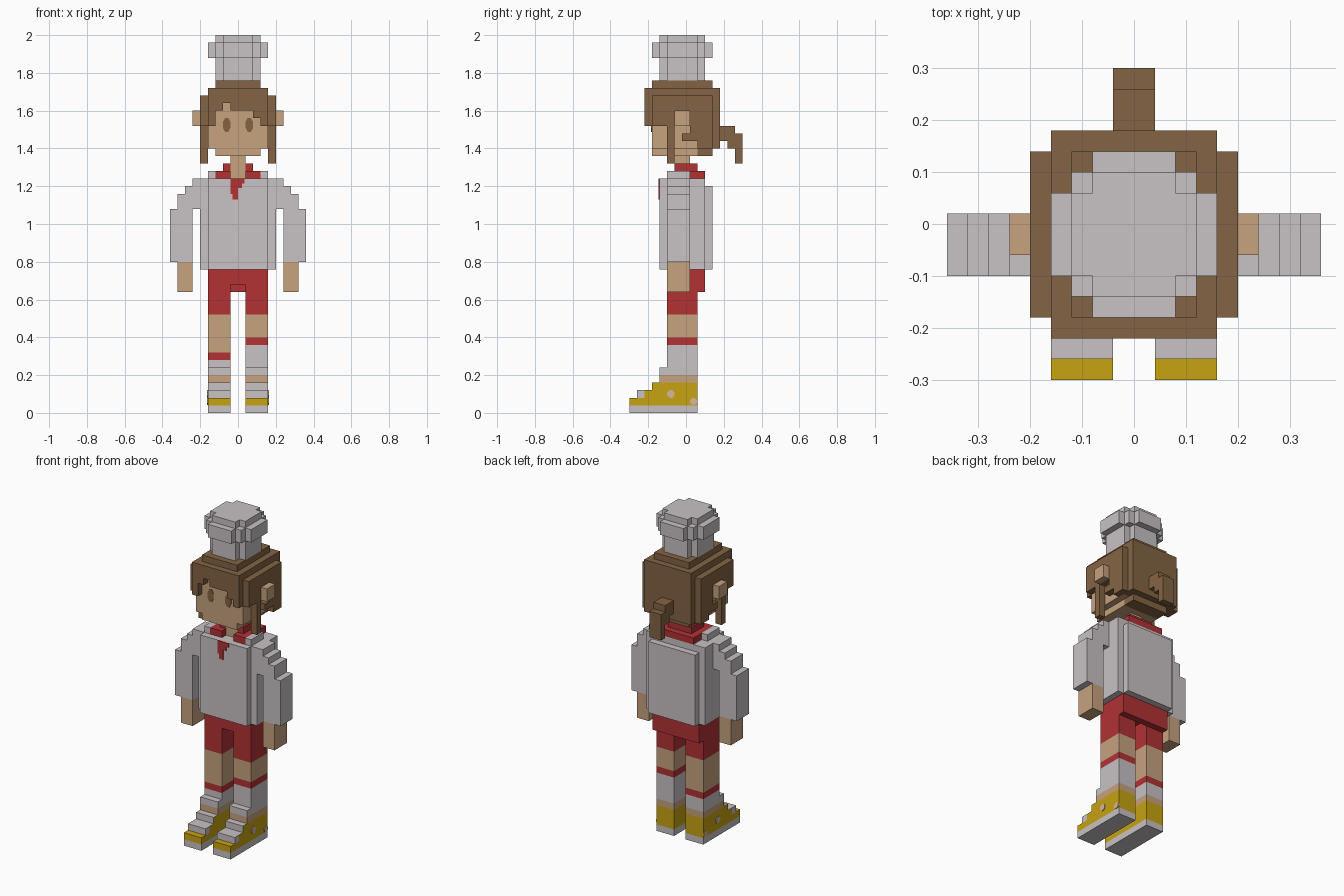
import bpy, bmesh, math
from mathutils import Matrix, Vector

if "Cube" in bpy.data.objects:
    bpy.data.objects.remove(bpy.data.objects["Cube"])

U = 0.04                      # block size
PALETTE = {                   # linear colours
    "off_white": (0.578, 0.539, 0.546), "skin": (0.57, 0.36, 0.21),
    "brown": (0.227, 0.127, 0.058), "red": (0.445, 0.032, 0.036),
    "gold": (0.57, 0.366, 0.006), "pale_tan": (0.66, 0.48, 0.33),
}
MATS = {}
for name, rgb in PALETTE.items():
    MATS[name] = bpy.data.materials.new(name)
    MATS[name].diffuse_color = (*rgb, 1)

cells = {}                    # block -> (part, colour); later boxes replace earlier


def box(part, colour, xs, ys, zs, mirror=False):
    """Fill a box given in block units; mirror repeats it on the other side."""
    for x in range(*xs):
        for y in range(*ys):
            for z in range(*zs):
                cells[x, y, z] = (part, colour)
                if mirror:
                    cells[-1 - x, y, z] = (part, colour)


def rounded(part, colour, r, ys, zs, steps=1):
    """Box with its vertical corners notched in steps."""
    for s in range(steps + 1):
        box(part, colour, (s - r, r - s), (ys[0] + steps - s, ys[1] - steps + s), zs)


# chef style hat
rounded("hat_stem", "off_white", 3, (-4, 2), (44, 47))
rounded("hat_puff", "off_white", 4, (-5, 3), (47, 49), 2)
rounded("hat_top", "off_white", 3, (-4, 2), (49, 50))

# head, chin, neck
box("head", "skin", (-4, 4), (-5, 3), (35, 41))
box("head", "skin", (-3, 3), (-5, 2), (34, 35))
box("neck", "skin", (-1, 1), (-2, 0), (30, 34))

# hair crown
box("hair", "brown", (-3, 3), (-5, 3), (43, 44))
box("hair", "brown", (-4, 4), (-6, 4), (42, 43))
rounded("hair", "brown", 5, (-6, 4), (41, 42))
# hair sides, locks and nape
box("hair", "brown", (4, 5), (-5, 3), (38, 41), True)
box("hair", "brown", (4, 5), (0, 3), (36, 38), True)
box("hair", "brown", (4, 5), (-1, 0), (36, 37), True)
box("hair", "brown", (4, 5), (1, 3), (35, 36), True)
box("hair", "brown", (4, 5), (-3, -2), (33, 38), True)
box("hair", "brown", (-4, 4), (2, 4), (35, 41))
box("hair", "brown", (-3, 3), (1, 3), (34, 35))
# fringe, one column per entry
for x, low in zip(range(-4, 4), (38, 40, 41, 40, 40, 40, 39, 38)):
    box("hair", "brown", (x, x + 1), (-6, -5), (low, 42))
# ponytail
box("ponytail", "brown", (-1, 1), (4, 6), (36, 38))
box("ponytail", "brown", (-1, 1), (5, 7), (35, 37))
box("ponytail", "brown", (-1, 1), (6, 7), (33, 35))
box("ear", "skin", (5, 6), (-2, 0), (38, 40), True)

# shirt body, shoulders
box("shirt", "off_white", (-5, 5), (-3, 2), (19, 31))
box("shirt", "off_white", (-4, 4), (-4, 2), (19, 31))
box("shirt", "off_white", (-4, 4), (2, 3), (19, 30))
box("shirt", "off_white", (3, 4), (-3, 0), (31, 32), True)
# sleeves stepping down, then hands
for x, low, top in ((5, 27, 31), (6, 20, 30), (7, 20, 29), (8, 20, 27)):
    box("sleeve", "off_white", (x, x + 1), (-3, 0), (low, top), True)
box("hand", "skin", (6, 8), (-3, 0), (16, 20), True)

# neckerchief
box("collar", "red", (1, 3), (-3, 2), (31, 32), True)
box("collar", "red", (-3, 3), (0, 2), (31, 32))
box("collar", "red", (1, 2), (-2, 1), (32, 33), True)
box("collar", "red", (-2, 2), (0, 1), (32, 33))

# shorts
box("shorts", "red", (-4, 4), (-3, 1), (17, 19))
box("shorts", "red", (-4, 4), (1, 2), (16, 19))
box("shorts", "red", (1, 4), (-3, 1), (13, 17), True)

# legs with uneven socks
for x, band in ((-4, 7), (1, 9)):
    xs = (x, x + 3)
    box("leg", "skin", xs, (-3, 1), (band + 1, 13))
    box("sock", "red", xs, (-3, 1), (band, band + 1))
    box("sock", "off_white", xs, (-3, 1), (5, band))

# shoes: sole, upper steps, cuff, tongue
for colour, y, z in (("off_white", -8, 0), ("gold", -8, 1), ("gold", -7, 2),
                     ("gold", -5, 3), ("skin", -4, 4)):
    box("shoe", colour, (1, 4), (y, 1), (z, z + 1), True)
box("shoe", "off_white", (1, 4), (-7, -6), (2, 3), True)
box("shoe", "off_white", (1, 4), (-4, -3), (5, 6), True)


def build_part(part):
    """Make one object from the exposed sides of a part's blocks."""
    names = sorted({c for p, c in cells.values() if p == part} | {"off_white"})
    bm = bmesh.new()
    verts = {}
    for (x, y, z), (p, colour) in cells.items():
        if p != part:
            continue
        for axis in range(3):
            for side in (0, 1):
                n = [0, 0, 0]
                n[axis] = 2 * side - 1
                if (x + n[0], y + n[1], z + n[2]) in cells:
                    continue
                corners = []
                for a, b in ((0, 0), (1, 0), (1, 1), (0, 1)):
                    c = [x, y, z]
                    c[axis] += side
                    c[(axis + 1) % 3] += a
                    c[(axis + 2) % 3] += b
                    c = tuple(c)
                    if c not in verts:
                        verts[c] = bm.verts.new((c[0] * U, c[1] * U + U / 2, c[2] * U))
                    corners.append(verts[c])
                face = bm.faces.new(corners if side else corners[::-1])
                # laces: tops and fronts of the upper shoe steps
                lace = colour == "gold" and z >= 2 and (n[2] > 0 or n[1] < 0)
                face.material_index = names.index("off_white" if lace else colour)
    # merge flat areas of one colour
    bmesh.ops.dissolve_limit(bm, angle_limit=0.01, verts=bm.verts, edges=bm.edges,
                             delimit={'MATERIAL'})
    finish(bm, part, names)


def finish(bm, name, colours):
    mesh = bpy.data.meshes.new(name)
    bm.to_mesh(mesh)
    bm.free()
    for c in colours:
        mesh.materials.append(MATS[c])
    bpy.context.collection.objects.link(bpy.data.objects.new(name, mesh))


for part in sorted({p for p, c in cells.values()}):
    build_part(part)


def disc(name, colour, centre, axis, w, h):
    """Thin eight-sided plate facing along x or y."""
    bm = bmesh.new()
    turn = Matrix.Rotation(math.pi / 2, 4, 'X')
    if axis == 'X':
        turn = Matrix.Rotation(math.pi / 2, 4, 'Z') @ turn
    m = Matrix.Translation(centre) @ turn @ Matrix.Diagonal((w, h, 1, 1)) \
        @ Matrix.Rotation(math.pi / 8, 4, 'Z')
    bmesh.ops.create_cone(bm, cap_ends=True, segments=8, radius1=0.54, radius2=0.54,
                          depth=0.008, matrix=m)
    finish(bm, name, [colour])


# eyes and shoe dots
for s in (-1, 1):
    disc("eye", "brown", (s * 0.06, -0.18, 1.525), 'Y', 0.04, 0.075)
    disc("shoe_dot", "pale_tan", (s * 0.16, -0.08, 0.10), 'X', 0.04, 0.04)
    disc("heel_dot", "pale_tan", (s * 0.16, 0.04, 0.06), 'X', 0.036, 0.036)

# hanging ends of the neckerchief
for x0, x1, z0, z1 in ((-0.04, 0, 1.16, 1.24), (-0.03, 0, 1.13, 1.16),
                       (0, 0.02, 1.19, 1.24), (0.02, 0.035, 1.215, 1.24)):
    bm = bmesh.new()
    m = Matrix.Translation(((x0 + x1) / 2, -0.14, (z0 + z1) / 2)) \
        @ Matrix.Diagonal((x1 - x0, 0.009, z1 - z0, 1))
    bmesh.ops.create_cube(bm, size=1, matrix=m)
    finish(bm, "scarf_end", ["red"])

for m in bpy.data.materials:
    if m.users and not m.is_grease_pencil:
        m.use_nodes = True
        m.node_tree.nodes["Principled BSDF"].inputs["Base Color"].default_value = m.diffuse_color
